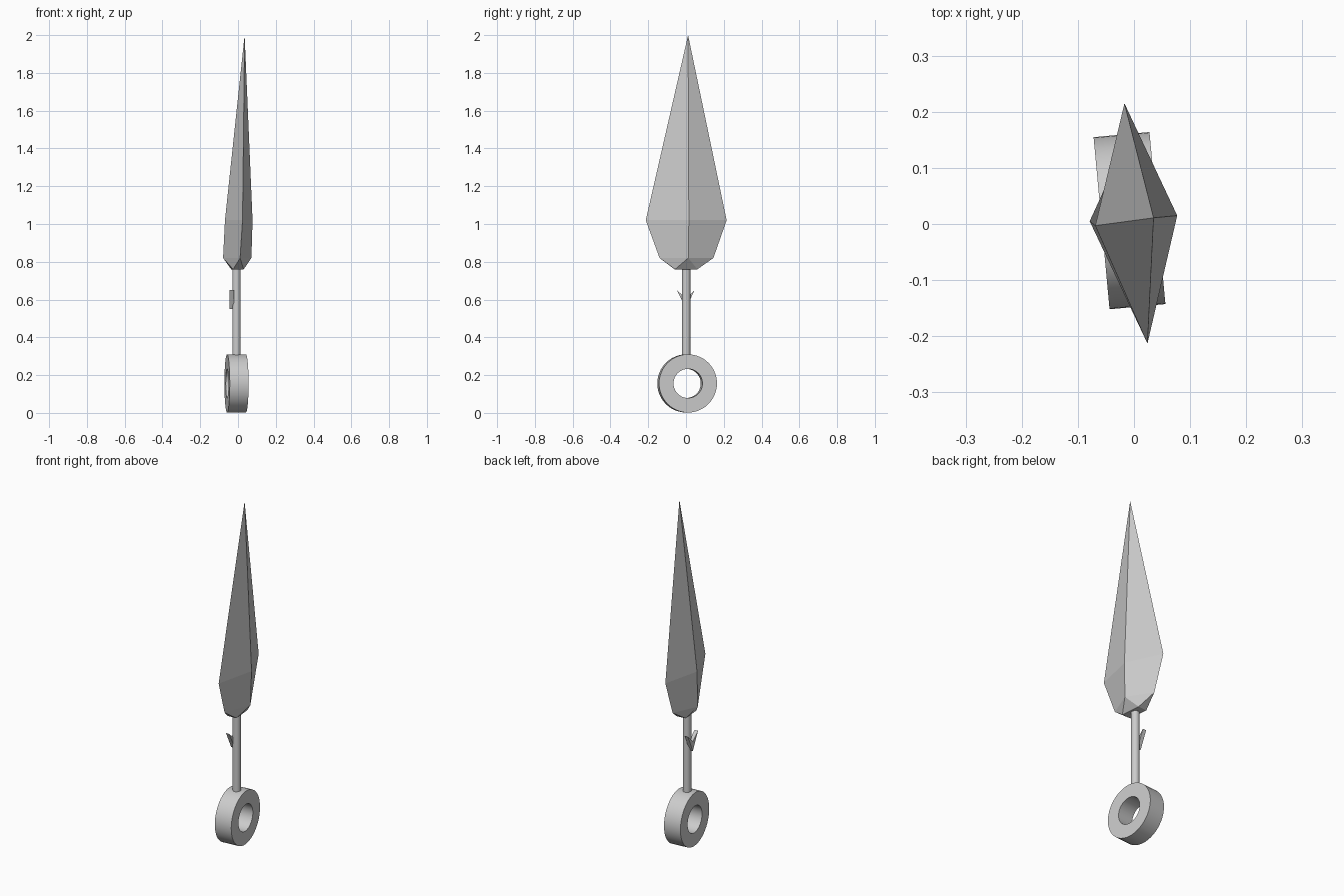
import bpy, bmesh, math
from mathutils import Matrix

if "Cube" in bpy.data.objects:
    bpy.data.objects.remove(bpy.data.objects["Cube"])

YAW = math.radians(5.3)
AXIS_X = -0.008


def finish(bm, name, smooth=False):
    bmesh.ops.recalc_face_normals(bm, faces=bm.faces)
    me = bpy.data.meshes.new(name)
    bm.to_mesh(me)
    bm.free()
    ob = bpy.data.objects.new(name, me)
    bpy.context.collection.objects.link(ob)
    if smooth:
        bpy.ops.object.select_all(action='DESELECT')
        ob.select_set(True)
        bpy.context.view_layer.objects.active = ob
        bpy.ops.object.shade_smooth_by_angle(angle=math.radians(35))
    return ob


# Blade: two diamond rings up to a point, chamfered to a small rectangle below
bm = bmesh.new()
wide = [(0.024, -0.213, 1.02), (0.077, 0.015, 1.02), (-0.017, 0.215, 1.02), (-0.069, -0.003, 1.02)]
low = [(0.011, -0.14, 0.82), (0.071, 0.012, 0.82), (-0.015, 0.145, 0.82), (-0.079, 0.005, 0.82)]
base = [(0.03, -0.058, 0.76), (0.019, 0.06, 0.76), (-0.036, 0.055, 0.76), (-0.026, -0.06, 0.76)]
tip = bm.verts.new((0.035, 0.011, 2.0))
wide, low, base = ([bm.verts.new(p) for p in ring] for ring in (wide, low, base))
for i in range(4):
    j = (i + 1) % 4
    bm.faces.new((wide[i], wide[j], tip))
    bm.faces.new((low[i], low[j], wide[j], wide[i]))
    bm.faces.new((low[i], base[i], low[j]))
    bm.faces.new((low[i], base[i - 1], base[i]))
bm.faces.new(base[::-1])
finish(bm, "blade")

# Handle rod
bm = bmesh.new()
bmesh.ops.create_cone(bm, cap_ends=True, segments=32, radius1=0.022, radius2=0.022, depth=0.48,
                      matrix=Matrix.Translation((AXIS_X, 0.001, 0.54)))
finish(bm, "handle", True)

# Pommel ring: rectangular section swept round the local x axis
bm = bmesh.new()
N = 48
section = [(-0.05, 0.077), (0.05, 0.077), (0.05, 0.154), (-0.05, 0.154)]
rings = []
for i in range(N):
    a = 2 * math.pi * i / N
    rings.append([bm.verts.new((x, r * math.cos(a), r * math.sin(a))) for x, r in section])
for i in range(N):
    p, q = rings[i], rings[(i + 1) % N]
    for k in range(4):
        m = (k + 1) % 4
        bm.faces.new((p[k], p[m], q[m], q[k]))
bm.transform(Matrix.Translation((AXIS_X, 0.006, 0.156)) @ Matrix.Rotation(YAW, 4, 'Z'))
bm.normal_update()
finish(bm, "pommel_ring", True)

# Small chevron on the left side of the handle
bm = bmesh.new()
outline = [(0, 0.55), (0.045, 0.65), (0, 0.605), (-0.048, 0.65)]
left, right = ([bm.verts.new((x, y, z)) for y, z in outline] for x in (-0.044, -0.022))
for i in range(4):
    j = (i + 1) % 4
    bm.faces.new((left[i], left[j], right[j], right[i]))
for side in (left, right):
    bm.faces.new(side[:3])
    bm.faces.new((side[0], side[2], side[3]))
finish(bm, "handle_chevron")
